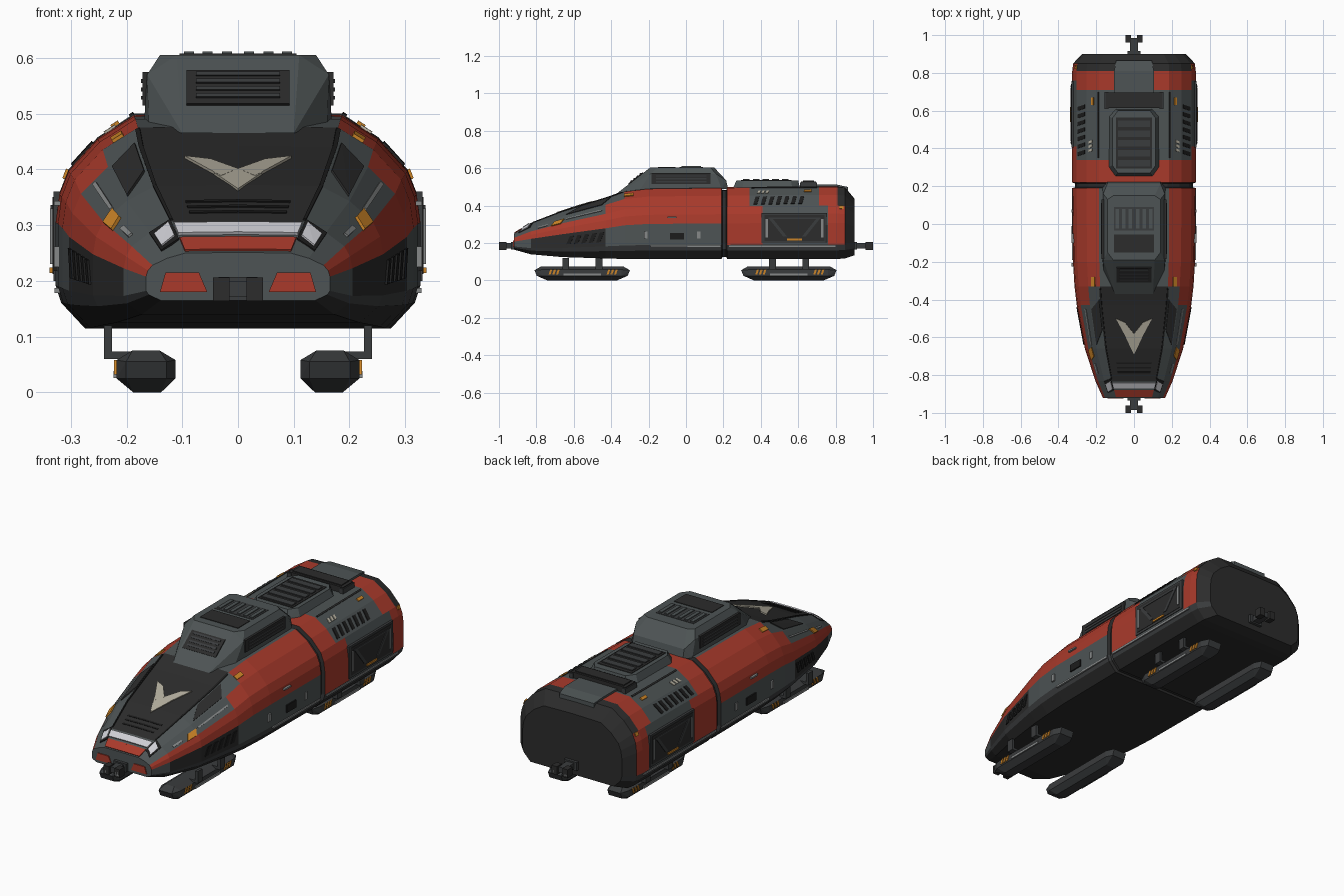
import bpy, bmesh
from mathutils import Vector

if "Cube" in bpy.data.objects:
    bpy.data.objects.remove(bpy.data.objects["Cube"], do_unlink=True)

# Flat colours
PALETTE = {
    "red": (0.40, 0.042, 0.024), "grey": (0.075, 0.088, 0.09),
    "slate": (0.042, 0.045, 0.047), "dark": (0.025, 0.025, 0.025),
    "black": (0.012, 0.012, 0.012), "metal": (0.24, 0.25, 0.25),
    "white": (0.62, 0.62, 0.66), "orange": (0.60, 0.23, 0.02),
    "cream": (0.45, 0.42, 0.34),
}
MATS = {}
for title, rgb in PALETTE.items():
    m = bpy.data.materials.new(title)
    m.use_nodes = True
    m.diffuse_color = (*rgb, 1)
    for node in m.node_tree.nodes:
        if node.type == "BSDF_PRINCIPLED":
            node.inputs["Base Color"].default_value = (*rgb, 1)
            node.inputs["Roughness"].default_value = 0.7
    MATS[title] = m


def finish(name, bm, colours):
    bmesh.ops.recalc_face_normals(bm, faces=bm.faces)
    mesh = bpy.data.meshes.new(name)
    bm.to_mesh(mesh)
    bm.free()
    for c in colours:
        mesh.materials.append(MATS[c])
    obj = bpy.data.objects.new(name, mesh)
    bpy.context.scene.collection.objects.link(obj)
    return obj


def hulls(name, groups, colour, mirror=True):
    """One object made of convex solids, optionally repeated on the other side."""
    bm = bmesh.new()
    flip = [[(-x, y, z) for x, y, z in g] for g in groups] if mirror else []
    for g in groups + flip:
        verts = [bm.verts.new(p) for p in g]
        res = bmesh.ops.convex_hull(bm, input=verts)
        junk = {e for k in ("geom_interior", "geom_unused") for e in res[k]
                if isinstance(e, bmesh.types.BMVert)}
        bmesh.ops.delete(bm, geom=list(junk), context="VERTS")
    bmesh.ops.dissolve_limit(bm, angle_limit=0.01, verts=bm.verts, edges=bm.edges)
    return finish(name, bm, [colour])


def block(x0, x1, y0, y1, z0, z1):
    return [(x, y, z) for x in (x0, x1) for y in (y0, y1) for z in (z0, z1)]


def side_slab(yz, x0, x1):
    return [(x, y, z) for x in (x0, x1) for y, z in yz]


# Body: half section (width share, height share), swept through stations
SECTION = [(0, 0), (.84, 0), (.97, .12), (1, .2), (1, .5), (.98, .63),
           (.93, .74), (.77, .89), (.57, 1), (0, 1.01)]
# y, half width, floor height, roof height
STATIONS = [(-.92, .165, .165, .25), (-.83, .205, .14, .305), (-.66, .26, .125, .37),
            (-.43, .303, .118, .44), (-.33, .315, .115, .475), (-.2, .323, .115, .49),
            (.19, .327, .115, .495), (.195, .312, .125, .48), (.215, .312, .125, .48),
            (.22, .327, .115, .495), (.34, .327, .115, .497), (.41, .327, .115, .498),
            (.71, .327, .115, .5), (.76, .327, .115, .5), (.81, .327, .115, .5),
            (.85, .322, .118, .495), (.9, .275, .135, .435)]


def section_point(st, i):
    y, w, lo, hi = st
    sx, t = SECTION[i]
    return Vector((sx * w, y, lo + t * (hi - lo)))


def skin(y, f):
    """Point on the +x body surface at length y and fractional section index f."""
    k = max(0, min(len(STATIONS) - 2, sum(s[0] <= y for s in STATIONS) - 1))
    a, b = STATIONS[k], STATIONS[k + 1]
    u = (y - a[0]) / (b[0] - a[0])
    st = [p + (q - p) * u for p, q in zip(a, b)]
    i = min(int(f), len(SECTION) - 2)
    return section_point(st, i).lerp(section_point(st, i + 1), f - i)


def body_colour(y, strip):
    if strip < 3:
        return "dark" if strip < 2 else "slate"
    if y > .85 or .19 < y < .22:
        return "dark"
    if y < -.33:                                   # nose
        if strip == 8:
            return "dark" if y > -.83 else "grey"
        if strip == 7 or (strip == 6 and y < -.43):
            return "grey"
        if strip == 3:
            return "grey" if y < -.83 or y > -.43 else "dark"
        return "red"
    if y < .19:                                    # cabin
        return "grey" if strip in (3, 8) else "red"
    if strip < 6:                                  # rear module flank
        return "red" if y < .41 or y > .76 else "grey"
    if y > .81:
        return "dark"
    return "red" if y < .34 or y > .71 else "grey"


names = list(PALETTE)
bm = bmesh.new()
half = len(SECTION) - 1
rings = []
for st in STATIONS:
    right = [section_point(st, i) for i in range(half + 1)]
    left = [Vector((-p.x, p.y, p.z)) for p in right[half - 1:0:-1]]
    rings.append([bm.verts.new(p) for p in right + left])
count = 2 * half
for a, b, ra, rb in zip(STATIONS, STATIONS[1:], rings, rings[1:]):
    for j in range(count):
        n = (j + 1) % count
        face = bm.faces.new((ra[j], ra[n], rb[n], rb[j]))
        strip = j if j < half else count - 1 - j
        face.material_index = names.index(body_colour((a[0] + b[0]) / 2, strip))
bm.faces.new(rings[0]).material_index = names.index("grey")
bm.faces.new(rings[-1]).material_index = names.index("dark")
finish("body_shell", bm, names)


def plates(name, polys, colour, lift=.004):
    """Thin panels lying on the body skin, on both sides."""
    groups = []
    for poly in polys:
        pts = [skin(y, f) for y, f in poly]
        n = (pts[1] - pts[0]).cross(pts[2] - pts[0]).normalized()
        if n.dot(Vector((pts[0].x, 0, pts[0].z - .2))) < 0:
            n = -n
        groups.append([tuple(p + n * s) for p in pts for s in (-.004, lift)])
    hulls(name, groups, colour)


def patch(y0, y1, f0, f1, skew=0):
    return [(y0, f0), (y1, f0), (y1 + skew, f1), (y0 + skew, f1)]


# Nose and hood details
plates("light_bar", [patch(-.868, -.838, 8, 9)], "white", .006)
plates("headlights", [patch(-.885, -.845, 7.1, 7.85, .015)], "white", .006)
plates("headlight_surround", [patch(-.895, -.832, 6.95, 7.97, .015)], "black", .003)
plates("nose_stripe", [patch(-.915, -.878, 8, 9)], "red")
plates("hood_grooves", [patch(y, y + .008, 8.3, 9) for y in (-.79, -.765, -.74)], "black", .002)
plates("hood_arrow", [[(-.69, 9), (-.58, 9), (-.6, 8.72)],
                      [(-.58, 9), (-.62, 8.8), (-.5, 8.42), (-.52, 8.7)]], "cream", .005)
plates("side_windows", [[(-.64, 7.1), (-.45, 7.1), (-.4, 7.85), (-.56, 7.85)]], "dark")
plates("hood_edge", [patch(a, b, 7.93, 8.02) for a, b in ((-.82, -.66), (-.66, -.43), (-.43, -.34))],
       "black", .004)
plates("cheek_trim", [patch(-.64, -.45, 6.4, 6.52), patch(-.79, -.74, 6.2, 6.4)], "metal")
plates("marker_lamps", [patch(-.72, -.67, 5.95, 6.5, .02), patch(-.33, -.28, 7.3, 7.6),
                        patch(.63, .67, 7.4, 7.6), patch(.82, .84, 5.6, 6)], "orange", .006)
plates("front_vents", [patch(y, y + .022, 3.25, 3.8, .02)
                       for y in (-.64, -.6, -.56, -.52, -.48)], "black")
hulls("bumper_panels", [[(x, y, z) for y in (-.915, -.925)
                         for x, z in ((.055, .18), (.14, .18), (.13, .215), (.07, .215))]], "red")

# Rear shoulder details
plates("shoulder_vents", [patch(.36 + k * .04, .38 + k * .04, 6.15, 6.85, .012)
                          for k in range(7)], "black")
plates("shoulder_ticks", [patch(.38 + k * .022, .393 + k * .022, 7.2, 7.5, .008)
                          for k in range(3)], "cream")
plates("rear_trim", [patch(.35, .7, 7.9, 8), patch(.745, .757, 3.1, 3.9)], "dark")

# Flank details
hulls("belt_line", [block(.31, .329, a, b, .178, .187) for a, b in ((-.19, .185), (.23, .8))], "metal")
hulls("flank_lights", [block(.31, .33, y, y + .018, .225, .262) for y in (-.225, .06)], "metal")
hulls("flank_handle", [block(.31, .33, -.1, -.05, .335, .343)], "metal")
hulls("flank_hatch", [block(.31, .331, -.085, -.01, .218, .255)], "black")
hulls("door_frame", [block(.31, .331, .405, .755, .2, .36)], "slate")
hulls("door_panel", [block(.31, .333, .42, .74, .212, .35)], "dark")
hulls("door_braces", [side_slab([(.44, .335), (.46, .335), (.54, .235), (.52, .235)], .325, .336),
                      side_slab([(.72, .335), (.7, .335), (.62, .235), (.64, .235)], .325, .336),
                      block(.325, .336, .44, .72, .328, .336)], "slate")
hulls("door_posts", [block(.325, .337, y, y + .012, .23, .33) for y in (.426, .722)], "metal")
hulls("door_handle", [block(.325, .338, .54, .62, .214, .224)], "orange")

# Roof cabin
hulls("roof_cabin", [[(s * x, y, z) for s in (-1, 1) for x, y, z in (
    (.1, -.37, .465), (.16, -.25, .48), (.168, -.18, .49), (.168, .19, .49), (.14, .225, .49),
    (.14, .215, .535), (.163, -.19, .57), (.163, .16, .57),
    (.11, -.19, .605), (.14, -.15, .605), (.14, .13, .605), (.11, .15, .605))]], "grey", False)
hulls("cabin_side_vents", [block(.15, .171, -.185, .13, .515, .575)], "dark")
hulls("cabin_side_slats", [block(.16, .174, -.16, .11, z, z + .007) for z in (.525, .54, .555)], "slate")
hulls("cabin_top_hatch", [block(-.105, .105, -.15, -.055, .6, .608)], "dark", False)
hulls("cabin_top_grille", [block(-.105, .105, -.035, .09, .6, .607)], "slate", False)
hulls("cabin_top_slats", [block(x - .009, x + .009, -.025, .08, .6, .611)
                          for x in (.02, .055, .088)], "grey")


def cabin_front(x, z0, z1, lift):
    # front slope of the cabin runs back as it rises
    return [(s * x, -.37 + (z - .465) * 1.286 - d, z + d * .8)
            for s in (-1, 1) for z in (z0, z1) for d in (-.006, lift)]


hulls("cabin_front_grille", [cabin_front(.092, .515, .575, .004)], "dark", False)
hulls("cabin_front_slats", [cabin_front(.075, z, z + .006, .007)
                            for z in (.525, .538, .551, .564)], "slate", False)

# Rear roof equipment
hulls("rear_vent_box", [[(s * x, y, z) for s in (-1, 1) for x, y, z in (
    (.1, .25, .49), (.135, .3, .49), (.135, .57, .49), (.1, .61, .49),
    (.085, .27, .535), (.115, .31, .535), (.115, .56, .535), (.085, .6, .535))]], "grey", False)
hulls("rear_vent_panel", [block(-.095, .095, .295, .565, .53, .538)], "dark", False)
hulls("rear_vent_slats", [block(-.085, .085, .305 + k * .052, .34 + k * .052, .53, .543)
                          for k in range(5)], "slate", False)
hulls("roof_beam", [block(-.15, .15, .615, .695, .49, .53), block(-.135, .135, .625, .685, .5, .535)],
      "dark", False)
hulls("beam_ends", [block(.135, .155, .61, .7, .49, .525)], "slate")
hulls("rear_roof_cap", [block(-.105, .105, .695, .81, .48, .512) + block(-.095, .095, .84, .865, .46, .5)],
      "grey", False)

# Couplers at both ends
for end, s, base in (("front", -1, .91), ("rear", 1, .89)):
    def along(x0, x1, a, b, z0, z1):
        return block(x0, x1, s * a, s * b, z0, z1)
    hulls(end + "_coupler_shaft", [along(-.02, .02, base, .985, .172, .2),
                                   along(-.035, .035, base, base + .025, .165, .207)], "slate", False)
    hulls(end + "_coupler_fork", [along(.015, .045, .96, 1, .164, .206)], "dark")
    hulls(end + "_coupler_pads", [along(.022, .038, .99, 1, .172, .198)], "metal")

# Skids with brackets
for end, mid in (("front", -.555), ("rear", .55)):
    a, b = mid - .255, mid + .255
    shape = [(x, y, z) for inner, outer, inset, z in (
        (.138, .188, .07, 0), (.112, .216, .012, .025), (.112, .216, 0, .055), (.13, .2, .035, .075))
        for x, y in ((inner, a + inset), (outer, a + inset), (inner, b - inset), (outer, b - inset))]
    # rounded corner look: pull the ends of the hull inwards
    shape = [(x if abs(y - mid) < .19 else .165 + (x - .165) * .7, y, z) for x, y, z in shape]
    shape += [(x, mid + d, z) for x in (.112, .218) for d in (-.21, .21) for z in (.025, .058)]
    hulls(end + "_skids", [shape], "slate")
    posts = [mid - .088, mid + .09]
    hulls(end + "_skid_brackets",
          [block(.226, .24, y - .018, y + .018, .063, .12) for y in posts]
          + [block(.19, .24, y - .018, y + .018, .06, .073) for y in posts], "slate")
    hulls(end + "_skid_rail", [block(.2, .223, mid - .1, mid + .1, .026, .038)], "metal")
    hulls(end + "_skid_stripes",
          [side_slab([(y, .032), (y + .011, .032), (y + .02, .058), (y + .009, .058)], .21, .222)
           for c in (mid - .18, mid + .13) for y in (c, c + .02, c + .04)], "orange")
